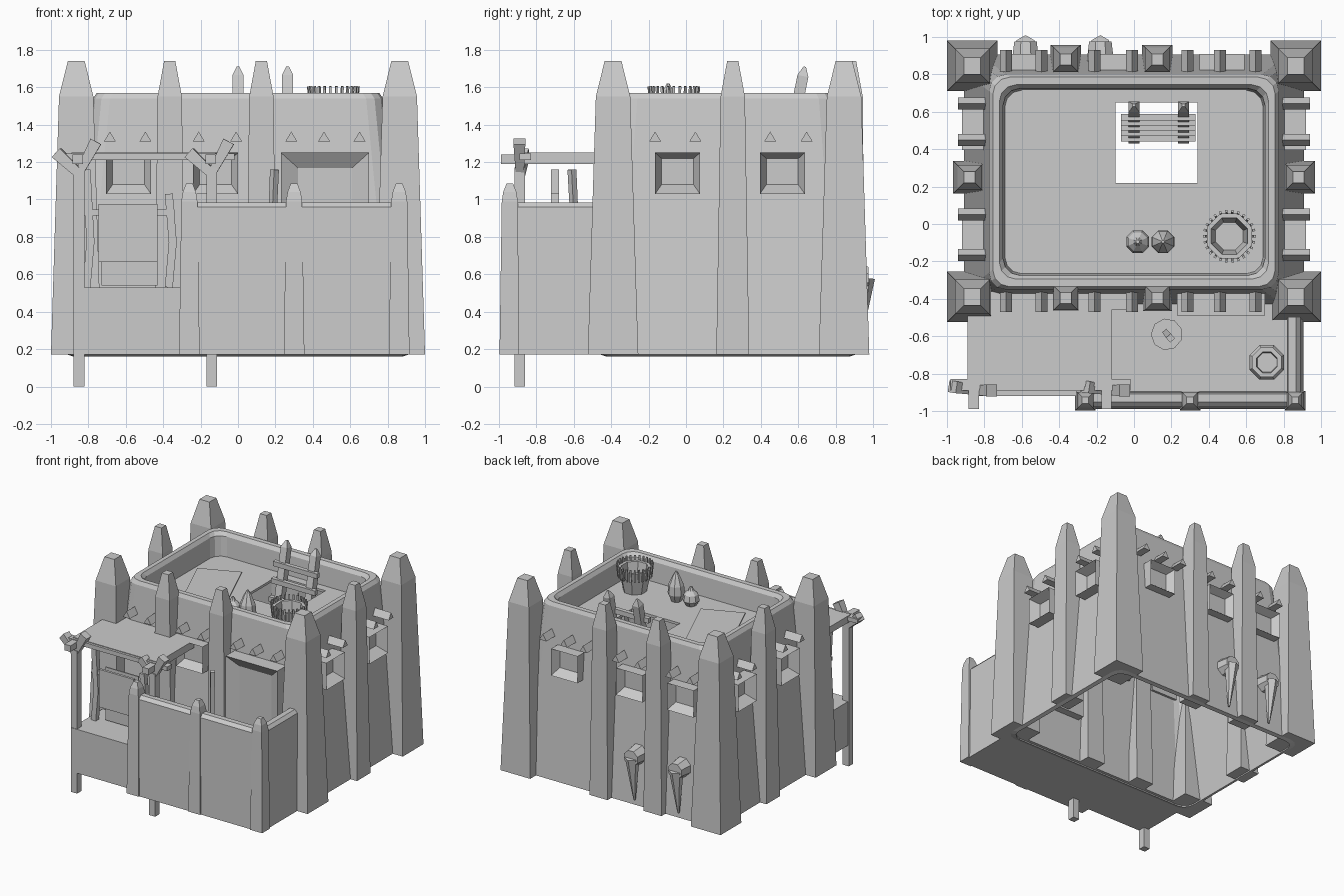
import bpy, bmesh
from math import sin, cos, pi, radians
from mathutils import Vector, Matrix

if "Cube" in bpy.data.objects:
    bpy.data.objects.remove(bpy.data.objects["Cube"])


def loft(name, rings, cap0=True, cap1=True):
    """Skin a list of equally sized point rings with flat faces."""
    bm = bmesh.new()
    vs = [[bm.verts.new(p) for p in r] for r in rings]
    n = len(vs[0])
    for a, b in zip(vs, vs[1:]):
        for i in range(n):
            j = (i + 1) % n
            bm.faces.new((a[i], a[j], b[j], b[i]))
    if cap0:
        bm.faces.new(vs[0][::-1])
    if cap1:
        bm.faces.new(vs[-1])
    bmesh.ops.recalc_face_normals(bm, faces=bm.faces)
    me = bpy.data.meshes.new(name)
    bm.to_mesh(me)
    bm.free()
    ob = bpy.data.objects.new(name, me)
    bpy.context.collection.objects.link(ob)
    return ob


def rect(cx, cy, hx, hy, z):
    return [(cx - hx, cy - hy, z), (cx + hx, cy - hy, z), (cx + hx, cy + hy, z), (cx - hx, cy + hy, z)]


def box(name, x0, x1, y0, y1, z0, z1):
    c = ((x0 + x1) / 2, (y0 + y1) / 2, (x1 - x0) / 2, (y1 - y0) / 2)
    return loft(name, [rect(*c, z0), rect(*c, z1)])


def rounded(hx, hy, z, r=0.09, cy=0.225):
    pts = []
    for k, (sx, sy) in enumerate([(1, 1), (-1, 1), (-1, -1), (1, -1)]):
        for s in range(4):
            a = k * pi / 2 + s * pi / 6
            pts.append((sx * (hx - r) + r * cos(a), cy + sy * (hy - r) + r * sin(a), z))
    return pts


def turned(name, x, y, profile, n=8, **kw):
    return loft(name, [[(x + r * cos(2 * pi * (i + .5) / n), y + r * sin(2 * pi * (i + .5) / n), z)
                        for i in range(n)] for r, z in profile], **kw)


def bar(name, p, q, r0, r1=None, n=4):
    p, q = Vector(p), Vector(q)
    rot = (q - p).to_track_quat('Z', 'Y').to_matrix()
    r1 = r0 if r1 is None else r1
    ring = lambda c, r: [c + rot @ Vector((r * cos(2 * pi * (i + .5) / n), r * sin(2 * pi * (i + .5) / n), 0))
                         for i in range(n)]
    return loft(name, [ring(p, r0), ring(q, r1)])


def on_wall(side, u, d, z):
    """Point on a wall: u runs along it, d is the outward coordinate."""
    return {'front': (u, -d, z), 'back': (u, d, z), 'right': (d, u, z), 'left': (-d, u, z)}[side]


def frame(name, side, u, hw, z0, z1, back, wall, out, inset, sill):
    r = lambda d, h, a, b: [on_wall(side, *p) for p in
                            [(u - h, d, a), (u + h, d, a), (u + h, d, b), (u - h, d, b)]]
    loft(name, [r(back, hw, z0, z1), r(out, hw, z0, z1), r(wall, hw - inset, z0 + sill, z1 - inset * .9)])


# house walls: outer skin, rounded parapet and inner skin
loft("house_walls", [rounded(.745, .545, 1.36), rounded(.88, .65, .16), rounded(.91, .68, .17),
                     rounded(.775, .575, 1.54), rounded(.755, .56, 1.57), rounded(.72, .52, 1.57),
                     rounded(.70, .50, 1.54), rounded(.69, .49, 1.37)], False, False)

# flat roof around the hatch
box("roof_left", -.73, -.10, -.30, .75, 1.36, 1.38)
box("roof_right", .34, .73, -.30, .75, 1.36, 1.38)
box("roof_front", -.10, .34, -.30, .22, 1.36, 1.38)
box("roof_back", -.10, .34, .65, .75, 1.36, 1.38)

# corner and wall buttresses
def buttress(name, x, y, bx, by, b, m, t):
    loft(name, [rect(bx, by, b, b, .17), rect(x, y, m, m, 1.55), rect(x, y, t, t, 1.74)])

for sx in (-1, 1):
    for y in (-.39, .845):
        buttress("corner_buttress", .865 * sx, y, .865 * sx, y, .135, .092, .045)
    buttress("side_buttress", .88 * sx, .25, .88 * sx, .25, .088, .065, .03)
for x in (-.365, .125):
    buttress("front_buttress", x, -.395, x, -.385, .082, .065, .03)
    buttress("back_buttress", x, .88, x, .875, .082, .065, .03)

# triangular beam ends
reach = {'front': (.33, .47), 'back': (.78, .93), 'left': (.75, .94), 'right': (.75, .94)}
rows = {'front': (-.685, -.495, -.21, -.01, .285, .46, .65), 'left': (-.165, .05, .45, .645)}
rows['back'], rows['right'] = rows['front'], rows['left']
for side, us in rows.items():
    for u in us:
        loft("beam_end", [[on_wall(side, u + a, d, z) for a, z in ((-.032, 1.31), (.032, 1.31), (0, 1.363))]
                          for d in reach[side]])

# projecting window hoods and doorway
for u in (-.585, -.12):
    frame("front_window", 'front', u, .12, 1.03, 1.25, .33, .40, .46, .035, .05)
for u in (-.585, -.12, .47):
    frame("back_window", 'back', u, .12, 1.03, 1.25, .78, .845, .91, .035, .05)
for side in ('left', 'right'):
    for u in (-.045, .515):
        frame("side_window", side, u, .12, 1.03, 1.25, .75, .835, .92, .035, .05)
frame("doorway", 'front', .465, .235, .53, 1.25, .33, .435, .49, .09, 0)

# terrace with parapet walls and posts
box("terrace", -.87, .88, -.92, -.40, .17, .53)
loft("front_parapet", [rect(.30, -.94, .58, .048, .17), rect(.30, -.94, .57, .038, .96), rect(.30, -.93, .565, .022, .985)])
loft("right_parapet", [rect(.86, -.69, .045, .29, .17), rect(.855, -.69, .035, .28, .96), rect(.845, -.69, .022, .27, .985)])
for x in (-.26, .30, .862):
    loft("parapet_post", [rect(x, -.945, .055, .052, .17), rect(x, -.942, .043, .043, .99),
                          rect(x, -.942, .035, .035, 1.04), rect(x, -.942, .018, .018, 1.085)])

# awning on forked poles
for x in (-.85, -.14):
    bar("awning_pole", (x, -.888, 0), (x, -.888, 1.17), .04)
    bar("pole_fork", (x, -.888, 1.14), (x - .12, -.87, 1.25), .035, .045)
    bar("pole_fork", (x, -.888, 1.14), (x + .09, -.89, 1.31), .03, .045)
    box("awning_side_beam", x - .035, x + .02, -.99, -.38, 1.19, 1.24)
box("awning_front_beam", -.98, -.02, -.89, -.83, 1.21, 1.245)
box("awning_cloth", -.89, -.12, -.87, -.36, 1.238, 1.25)

# weaving frame under the awning
for x, top in ((-.80, 1.16), (-.36, 1.03)):
    bar("loom_post", (x - .01, -.70, .53), (x + .012, -.70, .78), .03)
    bar("loom_post", (x + .012, -.70, .76), (x - .01, -.70, top), .03)
bar("loom_bar", (-.83, -.70, .93), (-.34, -.70, .93), .022)
box("loom_cloth", -.745, -.43, -.74, -.72, .665, .975)
box("loom_cloth_back", -.73, -.43, -.68, -.67, .54, .975)

# courtyard pot, mortar and pestle
turned("pot", .71, -.74, [(.06, .53), (.10, .62), (.10, .70), (.065, .78), (.085, .81), (.06, .81), (.055, .74)])
turned("mortar", .175, -.59, [(.06, .53), (.085, .58), (.085, .60)], n=9)
bar("pestle", (.17, -.58, .56), (.195, -.61, 1.16), .02, .024)

# ladder through the hatch
for x in (0, .265):
    bar("ladder_rail", (x, .46, .85), (x, .625, 1.66), .042)
    bar("ladder_rail_tip", (x, .625, 1.66), (x, .635, 1.71), .042, .01)
for z in (.98, 1.12, 1.26, 1.40, 1.53):
    y = .46 + (z - .85) * .204
    box("ladder_rung", -.07, .33, y - .045, y - .01, z - .02, z + .02)

# roof basket with stake rim, gourds and mat
turned("basket", .51, -.065, [(.09, 1.38), (.13, 1.57), (.105, 1.57), (.08, 1.40)])
for i in range(26):
    a = 2 * pi * i / 26
    c, s = cos(a), sin(a)
    bar("basket_stake", (.51 + .125 * c, -.065 + .125 * s, 1.50), (.51 + .135 * c, -.065 + .135 * s, 1.605), .009)
turned("tall_gourd", .155, -.095, [(.04, 1.38), (.066, 1.44), (.06, 1.51), (.03, 1.58), (.008, 1.62)])
turned("small_gourd", .02, -.095, [(.04, 1.38), (.066, 1.42), (.055, 1.47), (.025, 1.50), (.01, 1.53)])
mat = box("roof_mat", -.17, .17, -.335, .335, 0, .008)
mat.matrix_world = Matrix.Translation((-.375, .175, 1.38)) @ Matrix.Rotation(radians(23), 4, 'Z')

# drain spouts on the back wall
for x in (-.58, -.18):
    bar("spout_head", (x, .86, .58), (x, .975, .58), .08, .065, 8)
    bar("spout_tail", (x, .955, .58), (x, .925, .22), .055, .008, 6)
